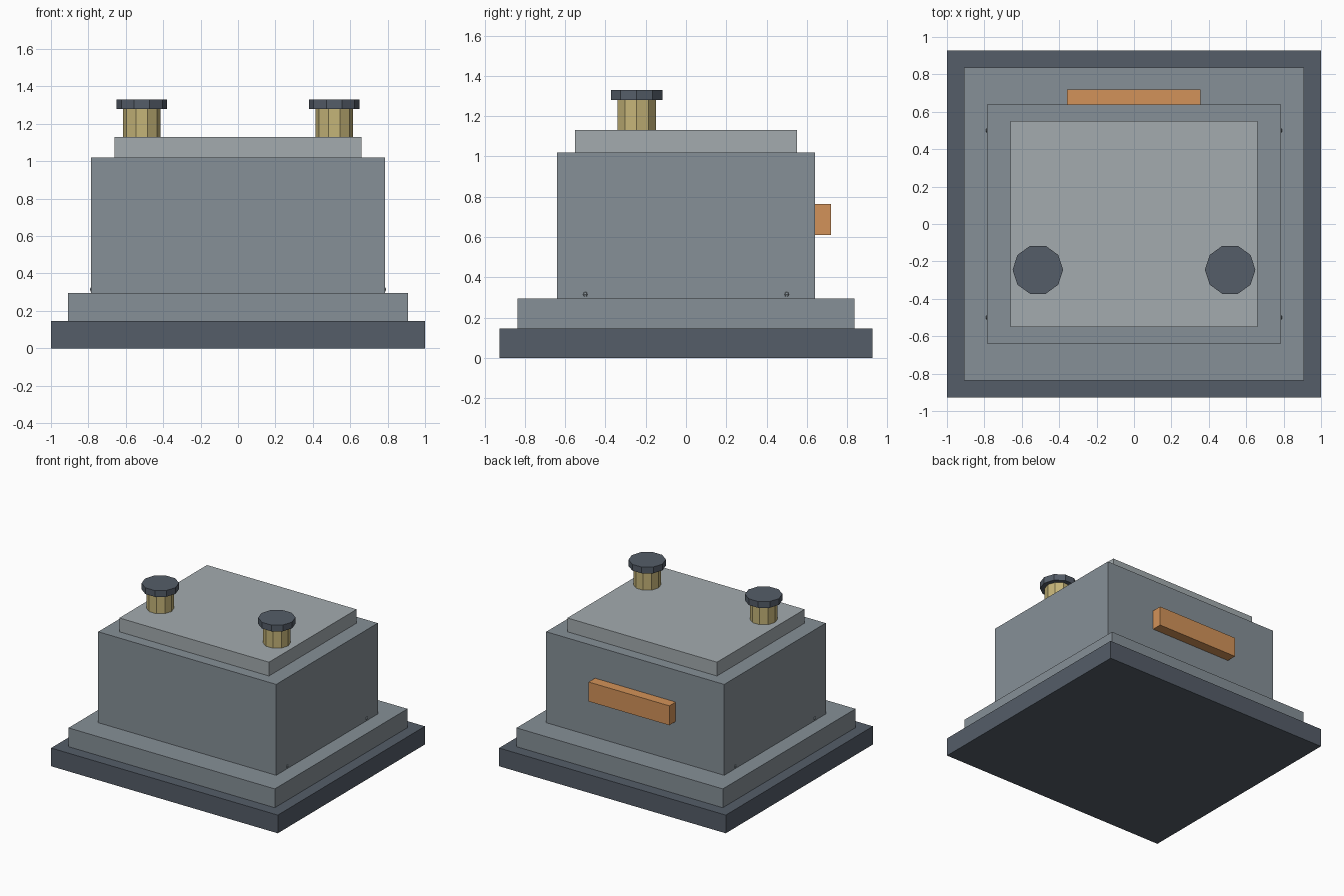
import bpy
from math import radians

if "Cube" in bpy.data.objects:
    bpy.data.objects.remove(bpy.data.objects["Cube"])


def material(name, color):
    m = bpy.data.materials.new(name)
    m.diffuse_color = (*color, 1)
    m.use_nodes = True
    m.node_tree.nodes["Principled BSDF"].inputs["Base Color"].default_value = m.diffuse_color
    return m


dark = material("dark_slate", (0.09, 0.11, 0.14))
steel = material("steel_grey", (0.24, 0.28, 0.31))
pale = material("pale_grey", (0.37, 0.41, 0.43))
brass = material("brass", (0.56, 0.46, 0.19))
copper = material("copper", (0.65, 0.29, 0.10))


def finish(name, mat):
    ob = bpy.context.object
    ob.name = name
    ob.data.materials.append(mat)
    return ob


def box(name, x, y, z, mat):
    """Box spanning the (low, high) ranges x, y and z."""
    ranges = (x, y, z)
    bpy.ops.mesh.primitive_cube_add(size=1, location=[(a + b) / 2 for a, b in ranges])
    ob = finish(name, mat)
    ob.scale = [b - a for a, b in ranges]
    bpy.ops.object.transform_apply(location=False, rotation=False, scale=True)


def post(name, x, radius, z0, z1, mat):
    """Ten-sided cylinder with corners pointing along x."""
    bpy.ops.mesh.primitive_cylinder_add(vertices=10, radius=radius, depth=z1 - z0,
                                        location=(x, -0.245, (z0 + z1) / 2),
                                        rotation=(0, 0, radians(90)))
    finish(name, mat)


# Stepped housing, from the floor up
for name, hx, hy, z0, z1, mat in (
        ("base", 1.0, 0.927, 0, 0.145, dark),
        ("plinth", 0.91, 0.836, 0.145, 0.295, steel),
        ("body", 0.785, 0.64, 0.295, 1.02, steel),
        ("lid", 0.66, 0.552, 1.02, 1.13, pale)):
    box(name, (-hx, hx), (-hy, hy), (z0, z1), mat)

# Bar on the back of the body
box("back_bar", (-0.357, 0.355), (0.63, 0.72), (0.61, 0.765), copper)

for side, s in (("left", -1), ("right", 1)):
    # Terminal posts with wider caps
    post(f"{side}_terminal", s * 0.514, 0.1, 1.13, 1.28, brass)
    post(f"{side}_terminal_cap", s * 0.514, 0.135, 1.28, 1.33, dark)
    # Tiny rivets low on the side walls
    for end, y in (("front", -0.5), ("back", 0.5)):
        bpy.ops.mesh.primitive_uv_sphere_add(segments=6, ring_count=4, radius=0.014,
                                             location=(s * 0.78, y, 0.315))
        finish(f"{side}_{end}_rivet", steel)
